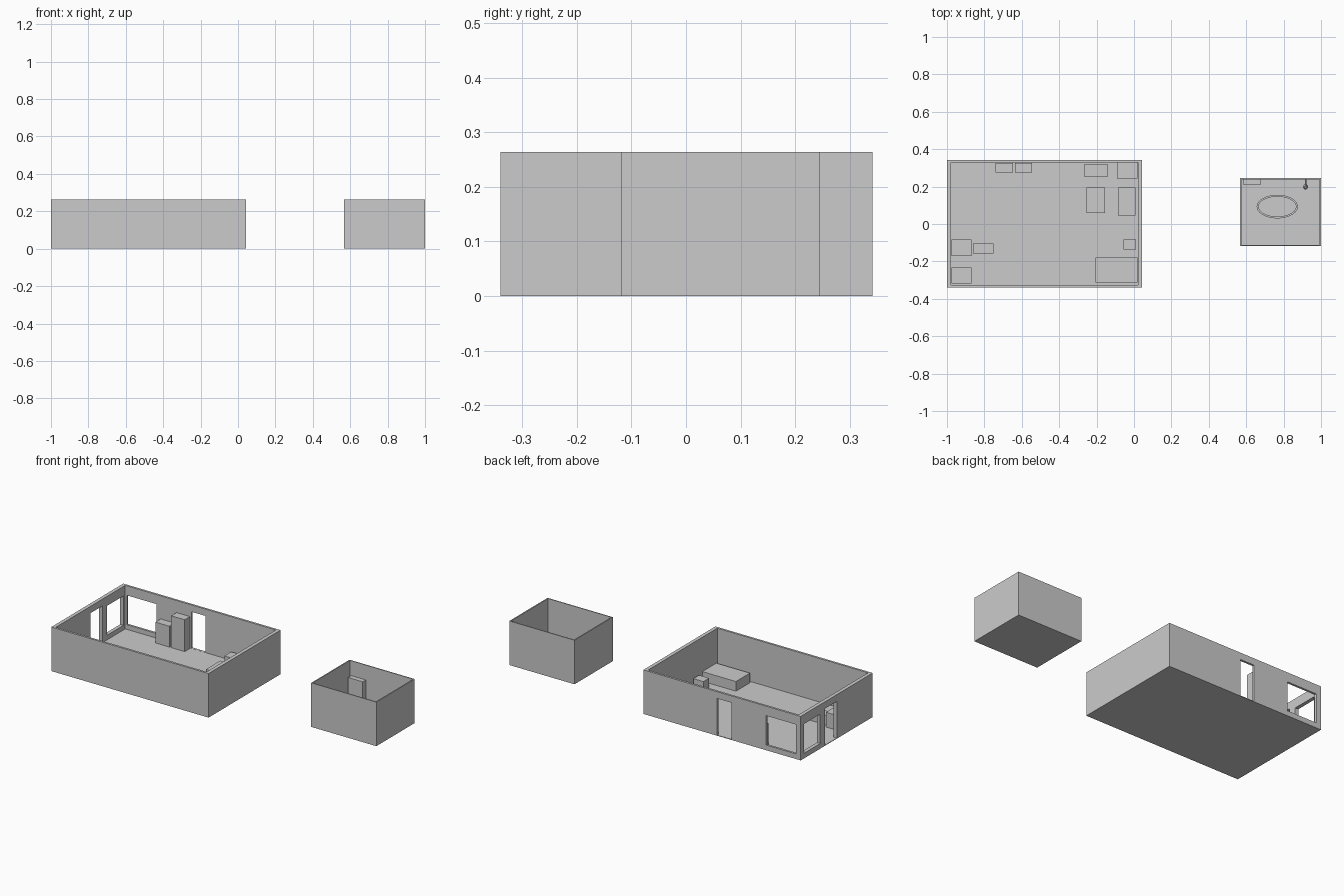
import bpy, bmesh, math
from mathutils import Vector

if "Cube" in bpy.data.objects:
    bpy.data.objects.remove(bpy.data.objects["Cube"])

H = 0.264
FLOOR = 0.003


def finish(name, bm):
    bmesh.ops.recalc_face_normals(bm, faces=bm.faces)
    me = bpy.data.meshes.new(name)
    bm.to_mesh(me)
    bm.free()
    ob = bpy.data.objects.new(name, me)
    bpy.context.collection.objects.link(ob)
    return ob


def box(name, x0, x1, y0, y1, z0, z1):
    bm = bmesh.new()
    bmesh.ops.create_cube(bm, size=1)
    for v in bm.verts:
        v.co = ((x0 + x1) / 2 + v.co.x * (x1 - x0),
                (y0 + y1) / 2 + v.co.y * (y1 - y0),
                (z0 + z1) / 2 + v.co.z * (z1 - z0))
    return finish(name, bm)


def loft(name, rings):
    """Skin closed rings of points in sequence, capping both ends."""
    bm = bmesh.new()
    vs = [[bm.verts.new(p) for p in r] for r in rings]
    n = len(vs[0])
    for a, b in zip(vs, vs[1:]):
        for i in range(n):
            j = (i + 1) % n
            bm.faces.new((a[i], a[j], b[j], b[i]))
    bm.faces.new(vs[0][::-1])
    bm.faces.new(vs[-1])
    return finish(name, bm)


def room(name, x0, x1, y0, y1, tx, ty):
    """Open-topped box with a floor and thick walls."""
    def rect(dx, dy, z):
        return [(x0 + dx, y0 + dy, z), (x1 - dx, y0 + dy, z),
                (x1 - dx, y1 - dy, z), (x0 + dx, y1 - dy, z)]
    return loft(name, [rect(0, 0, 0), rect(0, 0, H), rect(tx, ty, H), rect(tx, ty, FLOOR)])


# Large room with doors and windows in the back and left walls
main = room("main_room", -1.0, 0.043, -0.34, 0.342, 0.022, 0.013)
openings = {
    "back_door": (-0.54, -0.445, 0.30, 0.38, FLOOR + 0.0005, 0.223),
    "back_window": (-0.968, -0.771, 0.30, 0.38, 0.031, 0.207),
    "left_door": (-1.05, -0.95, 0.0, 0.112, FLOOR + 0.0005, 0.223),
    "left_window": (-1.05, -0.95, 0.157, 0.312, 0.031, 0.207),
}
for name, dims in openings.items():
    cutter = box(name + "_cutter", *dims)
    m = main.modifiers.new(name, 'BOOLEAN')
    m.operation = 'DIFFERENCE'
    m.solver = 'EXACT'
    m.object = cutter
    bpy.context.view_layer.objects.active = main
    bpy.ops.object.modifier_apply(modifier=name)
    bpy.data.objects.remove(cutter)

# Furniture: x range, y range, height
furniture = {
    "low_cabinet": (-0.74, -0.646, 0.275, 0.325, 0.128),
    "tall_cabinet": (-0.636, -0.546, 0.275, 0.325, 0.194),
    "armchair": (-0.268, -0.138, 0.253, 0.318, 0.06),
    "corner_unit": (-0.092, 0.018, 0.243, 0.328, 0.09),
    "coffee_table": (-0.255, -0.155, 0.06, 0.195, 0.057),
    "sofa": (-0.085, 0.008, 0.045, 0.195, 0.06),
    "desk": (-0.976, -0.87, -0.17, -0.083, 0.092),
    "bench": (-0.86, -0.752, -0.157, -0.105, 0.06),
    "corner_cabinet": (-0.976, -0.87, -0.319, -0.232, 0.1),
    "nightstand": (-0.057, 0.01, -0.137, -0.083, 0.058),
    "bed": (-0.205, 0.018, -0.313, -0.18, 0.061),
}
for name, (x0, x1, y0, y1, h) in furniture.items():
    box(name, x0, x1, y0, y1, FLOOR, h)

# Bathroom shell and its cabinet
room("bathroom", 0.568, 1.0, -0.118, 0.245, 0.007, 0.006)
box("bathroom_cabinet", 0.583, 0.68, 0.21, 0.239, FLOOR, 0.175)


# Oval bathtub, hollowed out
def oval(rx, ry, z, n=48):
    return [(0.766 + rx * math.cos(2 * math.pi * i / n),
             0.093 + ry * math.sin(2 * math.pi * i / n), z) for i in range(n)]


tub = loft("bathtub", [oval(0.11, 0.063, FLOOR), oval(0.11, 0.063, 0.062),
                       oval(0.1, 0.053, 0.062), oval(0.1, 0.053, 0.015)])


# Shower arm from the back wall with a round head
def cone(name, loc, r1, r2, depth, axis):
    bm = bmesh.new()
    bmesh.ops.create_cone(bm, cap_ends=True, segments=24, radius1=r1, radius2=r2, depth=depth)
    rot = Vector((0, 0, 1)).rotation_difference(Vector(axis))
    for v in bm.verts:
        v.co = rot @ v.co + Vector(loc)
    return finish(name, bm)


arm = cone("shower_arm", (0.917, 0.219, 0.19), 0.004, 0.004, 0.042, (0, 1, 0))
head = cone("shower_head", (0.917, 0.199, 0.182), 0.014, 0.006, 0.02, (0, 0, 1))

for ob in (tub, arm, head):
    bpy.ops.object.select_all(action='DESELECT')
    ob.select_set(True)
    bpy.context.view_layer.objects.active = ob
    bpy.ops.object.shade_smooth_by_angle()
